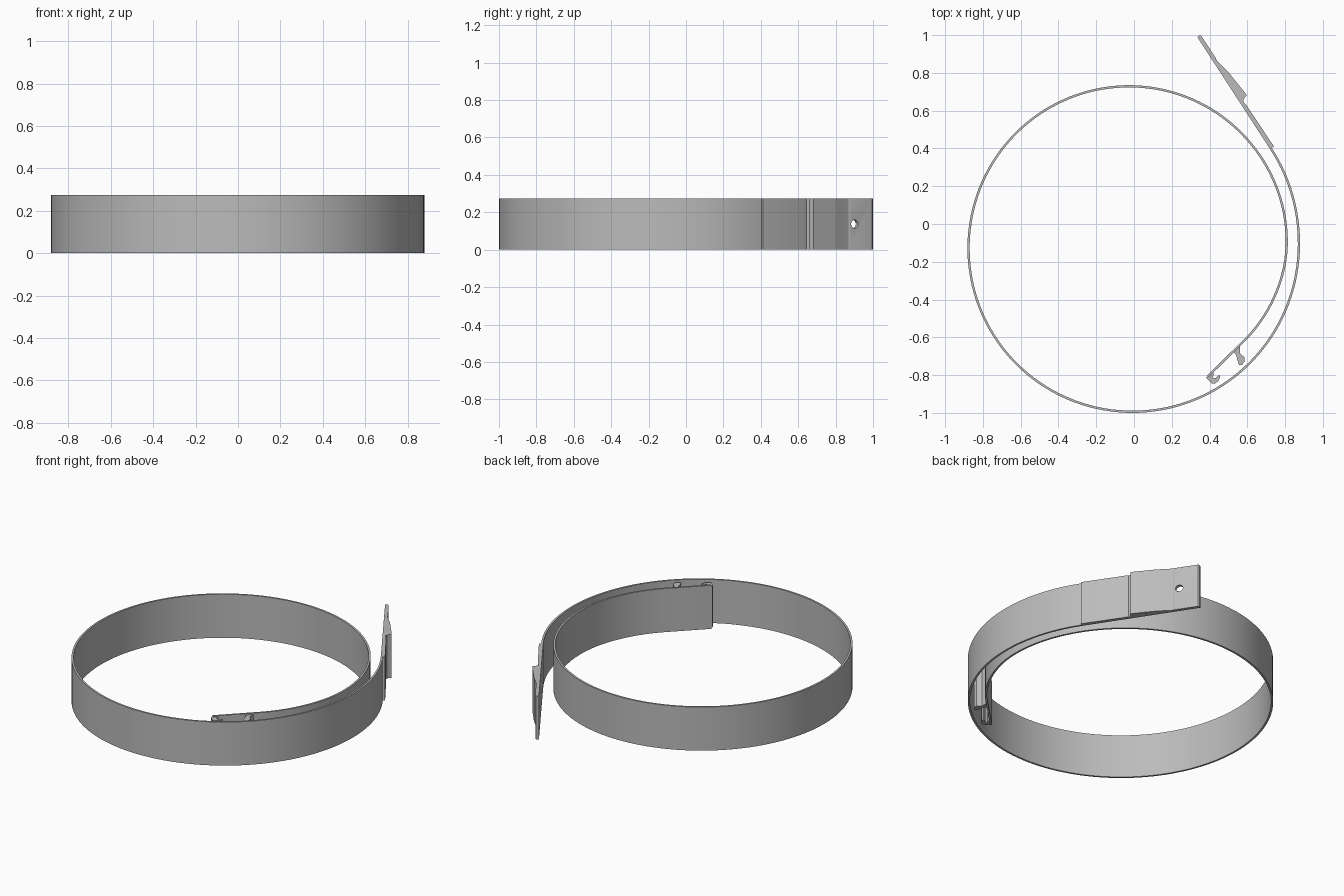
import bpy
import bmesh
import math
from mathutils import Vector

if "Cube" in bpy.data.objects:
    bpy.data.objects.remove(bpy.data.objects["Cube"], do_unlink=True)

HEIGHT = 0.275
THICK = 0.012
CENTRE = Vector((-0.02, -0.12))

grey = bpy.data.materials.new("satin grey")
grey.use_nodes = True
grey.diffuse_color = (0.5, 0.5, 0.5, 1)
grey.node_tree.nodes["Principled BSDF"].inputs["Base Color"].default_value = (0.5, 0.5, 0.5, 1)


def finish(name, bm):
    bmesh.ops.recalc_face_normals(bm, faces=bm.faces)
    mesh = bpy.data.meshes.new(name)
    bm.to_mesh(mesh)
    bm.free()
    mesh.materials.append(grey)
    obj = bpy.data.objects.new(name, mesh)
    bpy.context.collection.objects.link(obj)
    return obj


def smooth(obj):
    bpy.ops.object.select_all(action="DESELECT")
    obj.select_set(True)
    bpy.context.view_layer.objects.active = obj
    bpy.ops.object.shade_smooth_by_angle(angle=math.radians(25))


def prism(name, points, z0=0.0, z1=HEIGHT):
    """Extrude a closed plan outline upwards."""
    bm = bmesh.new()
    face = bm.faces.new([bm.verts.new((p[0], p[1], z0)) for p in points])
    new = bmesh.ops.extrude_face_region(bm, geom=[face])["geom"]
    tops = [v for v in new if isinstance(v, bmesh.types.BMVert)]
    bmesh.ops.translate(bm, verts=tops, vec=(0, 0, z1 - z0))
    return finish(name, bm)


def local(origin, along, out, points):
    return [origin + along * s + out * t for s, t in points]


# Overlapping spiral band: radius against angle
KNOTS = [(-42, .779), (-20, .807), (0, .828), (45, .841), (90, .849),
         (180, .856), (270, .874), (360, .893), (395, .908)]


def slope(i):
    a, b = KNOTS[max(i - 1, 0)], KNOTS[min(i + 1, len(KNOTS) - 1)]
    return (b[1] - a[1]) / (b[0] - a[0])


def radius(angle):
    i = 0
    while i < len(KNOTS) - 2 and angle > KNOTS[i + 1][0]:
        i += 1
    (a0, r0), (a1, r1) = KNOTS[i], KNOTS[i + 1]
    w = a1 - a0
    t = (angle - a0) / w
    return ((2*t**3 - 3*t**2 + 1) * r0 + (t**3 - 2*t**2 + t) * w * slope(i)
            + (3*t**2 - 2*t**3) * r1 + (t**3 - t**2) * w * slope(i + 1))


path = [Vector((0.39, -0.808))]
steps = 176
for k in range(steps + 1):
    deg = -42 + 437 * k / steps
    a = math.radians(deg)
    path.append(CENTRE + radius(deg) * Vector((math.cos(a), math.sin(a))))

bm = bmesh.new()
rings = []
for k, p in enumerate(path):
    d = (path[min(k + 1, len(path) - 1)] - path[max(k - 1, 0)]).normalized()
    n = Vector((d.y, -d.x)) * THICK / 2
    rings.append([bm.verts.new((*(p + n * side), z))
                  for side, z in ((-1, 0), (1, 0), (1, HEIGHT), (-1, HEIGHT))])
for a, b in zip(rings, rings[1:]):
    for j in range(4):
        bm.faces.new((a[j], a[(j + 1) % 4], b[(j + 1) % 4], b[j]))
bm.faces.new(rings[0])
bm.faces.new(rings[-1])
smooth(finish("spiral_band", bm))

# Clasp plate with a raised catch, tangent to the outer end
along = Vector((-0.385, 0.593)).normalized()
out = Vector((-along.y, along.x)) * -1
origin = Vector((0.72, 0.397))
out = Vector((along.y, -along.x))
outline = [(0, 0), (0, .025), (.265, .022), (.283, .017), (.297, .024), (.306, .052),
           (.322, .051), (.44, .039), (.465, .037), (.475, .034), (.55, .019),
           (.56, .022), (.7, .021), (.707, .016), (.707, 0)]
plate = prism("clasp_plate", local(origin, along, out, outline))

# Round hole near the tip
bm = bmesh.new()
bmesh.ops.create_cone(bm, cap_ends=True, segments=32, radius1=.022, radius2=.022, depth=.2)
cutter = finish("hole_cutter", bm)
hole = origin + along * .587
cutter.location = (hole.x, hole.y, HEIGHT / 2)
cutter.rotation_euler = Vector((out.x, out.y, 0)).to_track_quat("Z", "Y").to_euler()
cutter.hide_render = True
cut = plate.modifiers.new("hole", "BOOLEAN")
cut.object = cutter
cut.operation = "DIFFERENCE"
cut.solver = "EXACT"
bpy.ops.object.select_all(action="DESELECT")
plate.select_set(True)
bpy.context.view_layer.objects.active = plate
bpy.ops.object.modifier_apply(modifier=cut.name)
bpy.data.objects.remove(cutter, do_unlink=True)
smooth(plate)

# Two hooks on the outer face of the straight inner end
start = Vector((0.386, -0.808))
along = Vector((0.174, 0.164)).normalized()
out = Vector((along.y, -along.x))
end_hook = [(-.005, 0), (-.008, .012), (-.006, .045), (.006, .056), (.026, .058),
            (.05, .05), (.054, .042), (.047, .036), (.03, .038), (.02, .03),
            (.022, .022), (.036, .016), (.04, .004)]
inner_hook = [(.19, 0), (.192, .02), (.186, .034), (.178, .046), (.166, .072),
              (.178, .082), (.2, .078), (.215, .062), (.213, .044), (.212, .03),
              (.225, .016), (.24, 0)]
for name, points in (("end_hook", end_hook), ("inner_hook", inner_hook)):
    smooth(prism(name, local(start, along, out, points), .008, HEIGHT - .008))
